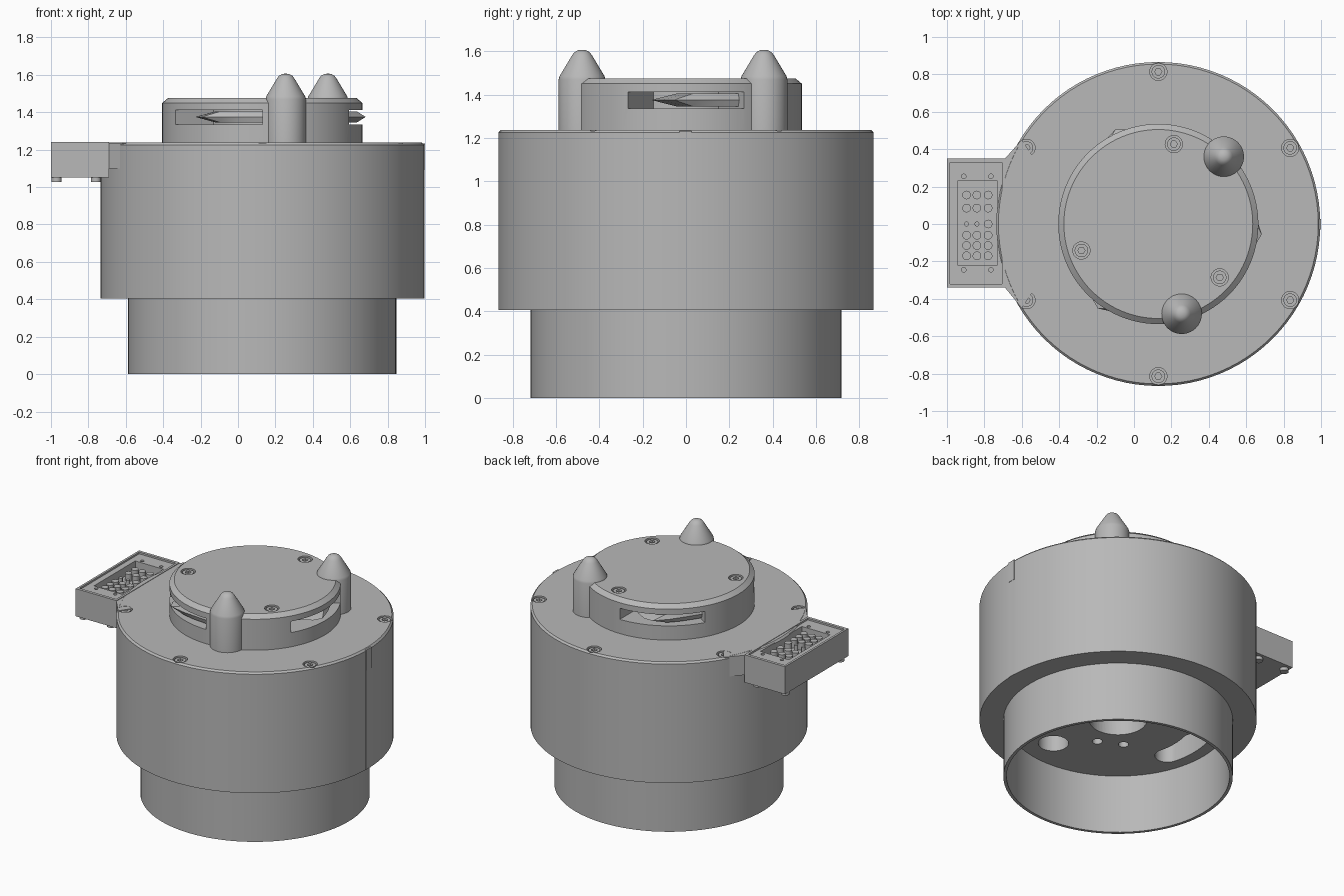
import bpy, bmesh
from math import cos, sin, pi, radians
from mathutils import Matrix

if "Cube" in bpy.data.objects:
    bpy.data.objects.remove(bpy.data.objects["Cube"])

CX = 0.13            # axis of the round housing
DECK, LID = 1.237, 1.475

grey = bpy.data.materials.new("plain grey")
grey.use_nodes = True
grey.diffuse_color = (0.48, 0.48, 0.48, 1)
grey.node_tree.nodes["Principled BSDF"].inputs["Base Color"].default_value = (0.48, 0.48, 0.48, 1)


def finish(name, bm):
    bmesh.ops.recalc_face_normals(bm, faces=bm.faces)
    me = bpy.data.meshes.new(name)
    bm.to_mesh(me)
    bm.free()
    me.materials.append(grey)
    ob = bpy.data.objects.new(name, me)
    bpy.context.collection.objects.link(ob)
    return ob


def loft(name, rings):
    """Closed solid through matching rings of points."""
    bm = bmesh.new()
    loops = [[bm.verts.new(p) for p in ring] for ring in rings]
    for a, b in zip(loops, loops[1:]):
        for i in range(len(a)):
            j = (i + 1) % len(a)
            bm.faces.new((a[i], a[j], b[j], b[i]))
    bm.faces.new(loops[0])
    bm.faces.new(loops[-1])
    return finish(name, bm)


def prism(name, pts, z0, z1):
    return loft(name, [[(x, y, z) for x, y in pts] for z in (z0, z1)])


def circle(x, y, r, n=32):
    return [(x + r * cos(2 * pi * i / n), y + r * sin(2 * pi * i / n)) for i in range(n)]


def cyl(name, x, y, r, z0, z1, n=32):
    return prism(name, circle(x, y, r, n), z0, z1)


def box(name, x0, x1, y0, y1, z0, z1):
    return prism(name, [(x0, y0), (x1, y0), (x1, y1), (x0, y1)], z0, z1)


def polar(r, deg):
    return CX + r * cos(radians(deg)), r * sin(radians(deg))


def sector(name, r0, r1, a0, a1, z0, z1, n=16):
    angles = [a0 + (a1 - a0) * i / n for i in range(n + 1)]
    pts = [polar(r1, a) for a in angles] + [polar(r0, a) for a in reversed(angles)]
    return prism(name, pts, z0, z1)


def lathe(name, profile, x, y, n=96):
    """Revolve (radius, z) points; first and last lie on the axis."""
    bm = bmesh.new()
    vs = [bm.verts.new((r, 0, z)) for r, z in profile]
    es = [bm.edges.new(p) for p in zip(vs, vs[1:])]
    bmesh.ops.spin(bm, geom=vs + es, cent=(0, 0, 0), axis=(0, 0, 1), angle=2 * pi, steps=n)
    bmesh.ops.remove_doubles(bm, verts=bm.verts, dist=1e-5)
    bmesh.ops.translate(bm, verts=bm.verts, vec=(x, y, 0))
    return finish(name, bm)


def cut(ob, *cutters):
    for c in cutters:
        m = ob.modifiers.new("cut", "BOOLEAN")
        m.operation, m.solver, m.object = "DIFFERENCE", "EXACT", c
        bpy.context.view_layer.objects.active = ob
        bpy.ops.object.modifier_apply(modifier=m.name)
        bpy.data.objects.remove(c)


def screw(host, name, x, y, z):
    """Socket-head screw sunk in a counterbore."""
    cut(host, cyl("bore", x, y, 0.046, z - 0.03, z + 0.05))
    head = cyl(name, x, y, 0.036, z - 0.031, z - 0.005)
    cut(head, cyl("socket", x, y, 0.019, z - 0.02, z + 0.05, 6))


# Housing: thin skirt below, wide drum above
body = lathe("housing", [(0, 0.405), (0.697, 0.405), (0.697, 0), (0.717, 0), (0.717, 0.405),
                         (0.866, 0.405), (0.866, 1.225), (0.855, DECK), (0, DECK)], CX, 0)
posts = [(0.255, -0.48), (0.48, 0.36)]

# Openings in the floor of the skirt
cut(body, cyl("centre_hole", CX, 0, 0.18, 0.3, 0.6, 48))
for x, y in posts:
    cut(body, cyl("post_hole", x, y, 0.095, 0.3, 0.9))
for x, y in ((0.06, -0.285), (-0.09, -0.21)):
    cut(body, cyl("pin_hole", x, y, 0.032, 0.3, 0.5))
cut(body, sector("slot", 0.46, 0.62, 167, 195, 0.3, 0.6))
for a in (167, 195):
    cut(body, cyl("slot_end", *polar(0.54, a), 0.08, 0.3, 0.6))

# Deck screws
for i in range(6):
    screw(body, "deck_screw", *polar(0.814, 30 + 60 * i), DECK)

# Key strip down the left side
box("key_strip", 0.96, 0.998, -0.03, 0.026, 0.406, 1.09)
box("key_strip_tab", 0.96, 1.0, -0.03, 0.026, 1.09, 1.232)

# Cap with three side windows
cap = lathe("cap", [(0, 1.2), (0.535, 1.2), (0.535, 1.45), (0.505, LID), (0, LID)], CX, 0)
for i in range(3):
    mid = 120 * i
    cut(cap, sector("window", 0.3, 0.7, mid - 30, mid + 30, 1.335, 1.412))
    screw(cap, "cap_screw", *polar(0.435, 79 + mid), LID)

# Tapered blades inside the windows
plan = [(0.44, -0.16), (0.52, -0.11), (0.553, -0.055), (0.52, 0.05),
        (0.47, 0.16), (0.42, 0.26), (0.3, 0.26), (0.36, 0)]
for i in range(3):
    rings = []
    for z, k in ((1.345, 0.72), (1.375, 1), (1.405, 0.72)):
        ring = [(0.38 + (x - 0.38) * k, 0.26 + (y - 0.26) * k, z) for x, y in plan]
        rings.append(ring)
    blade = loft("blade", rings)
    blade.data.transform(Matrix.Translation((CX, 0, 0)) @ Matrix.Rotation(2 * pi * i / 3, 4, "Z"))

# Posts with rounded cone tips
for x, y in posts:
    lathe("cone_post", [(0, 1.2), (0.108, 1.2), (0.108, 1.47), (0.104, 1.485), (0.047, 1.58),
                        (0.036, 1.595), (0.02, 1.604), (0, 1.607)], x, y, 40)

# Connector block and the web joining it to the housing
block = box("connector_block", -1, -0.69, -0.34, 0.35, 1.05, 1.24)
prism("connector_web", [(-0.69, -0.34), (-0.6, -0.45), (-0.5, -0.3), (-0.5, 0.3),
                        (-0.6, 0.45), (-0.69, 0.35)], 1.1, 1.236)
cut(block, box("lid_recess", -0.985, -0.705, -0.32, 0.33, 1.228, 1.3),
    box("pocket", -0.945, -0.73, -0.22, 0.23, 1.165, 1.3))

# Contacts in the pocket
columns = (-0.895, -0.84, -0.78)
for y in (0.155, 0.085, 0, -0.06, -0.115, -0.17):
    for x in columns:
        r = 0.013 if y == 0 and x < -0.8 else 0.023
        cyl("contact", x, y, r, 1.16, 1.215, 20)

# Corner holes and feet of the block
for sy in (-1, 1):
    for x in (-0.91, -0.765):
        cut(block, cyl("corner_hole", x, 0.005 + 0.25 * sy, 0.012, 1.18, 1.3, 16))
    for x in (-0.97, -0.76):
        cyl("foot", x, 0.005 + 0.3 * sy, 0.027, 1.028, 1.06, 20)

# Smooth shading with crisp edges
bpy.ops.object.select_all(action="DESELECT")
for ob in bpy.context.collection.objects:
    if ob.type == "MESH":
        ob.select_set(True)
        bpy.context.view_layer.objects.active = ob
bpy.ops.object.shade_smooth_by_angle(angle=radians(25))
